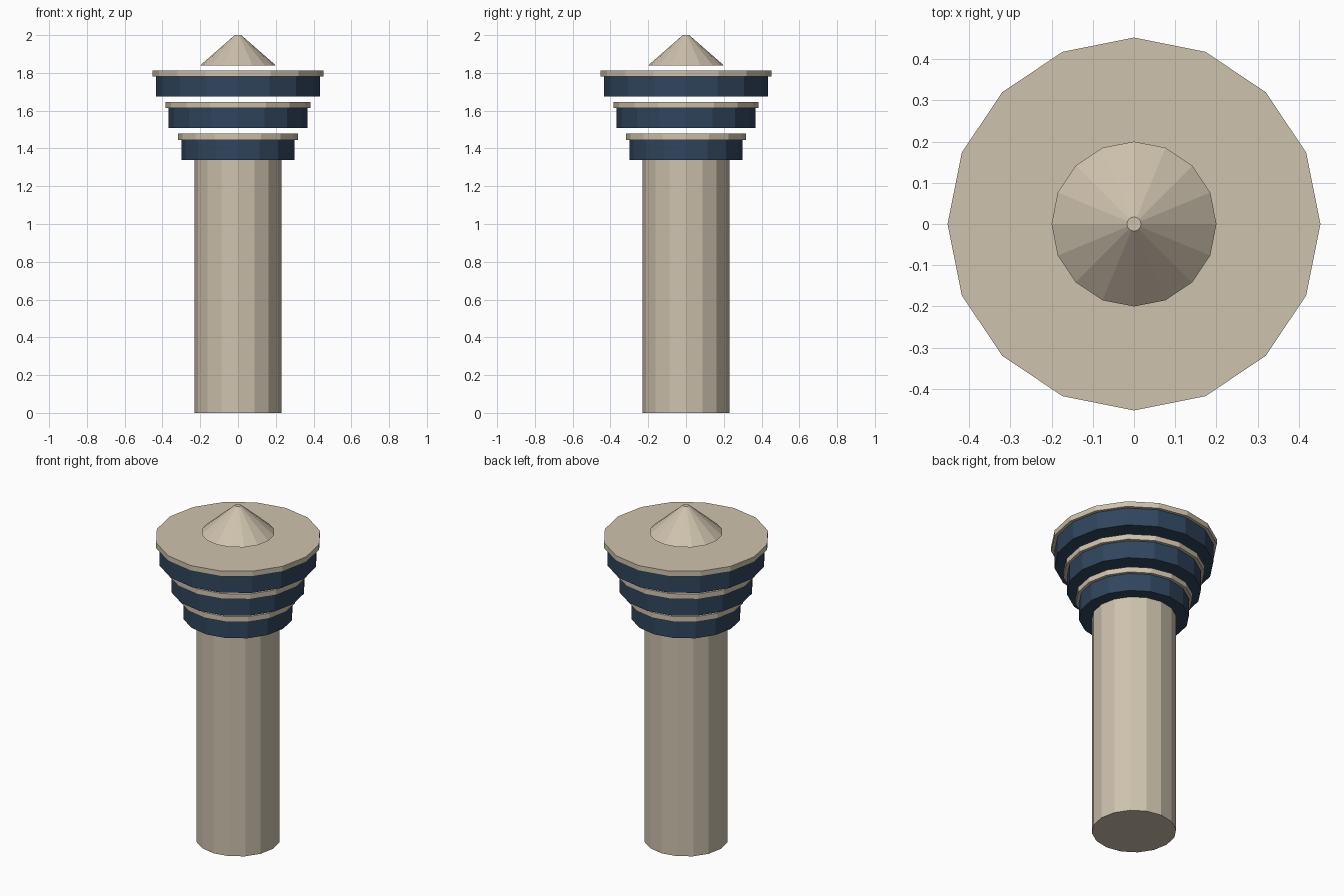
import bpy

if "Cube" in bpy.data.objects:
    bpy.data.objects.remove(bpy.data.objects["Cube"])

SIDES = 16


def material(name, rgb):
    m = bpy.data.materials.new(name)
    m.diffuse_color = (*rgb, 1)
    m.use_nodes = True
    m.node_tree.nodes["Principled BSDF"].inputs["Base Color"].default_value = m.diffuse_color
    return m


stone = material("pale_stone", (0.62, 0.54, 0.42))
navy = material("navy", (0.03, 0.06, 0.11))


def drum(name, r_bottom, r_top, z0, z1, mat):
    bpy.ops.mesh.primitive_cone_add(vertices=SIDES, radius1=r_bottom, radius2=r_top,
                                    depth=z1 - z0, location=(0, 0, (z0 + z1) / 2),
                                    rotation=(0, 0, 0))
    ob = bpy.context.object
    ob.name = name
    ob.data.materials.append(mat)
    return ob


# Main shaft
drum("shaft", 0.23, 0.23, 0, 1.34, stone)

# Three floating tiers, each a navy band with a wider pale rim
for i in range(3):
    z = 1.34 + i * 0.167
    r = 0.30 + i * 0.067
    drum(f"tier_band_{i + 1}", r, r, z, z + 0.106, navy)
    drum(f"tier_rim_{i + 1}", r + 0.018, r + 0.018, z + 0.106, z + 0.138, stone)

# Blunt conical cap
drum("cap_cone", 0.20, 0.017, 1.84, 2.0, stone)
